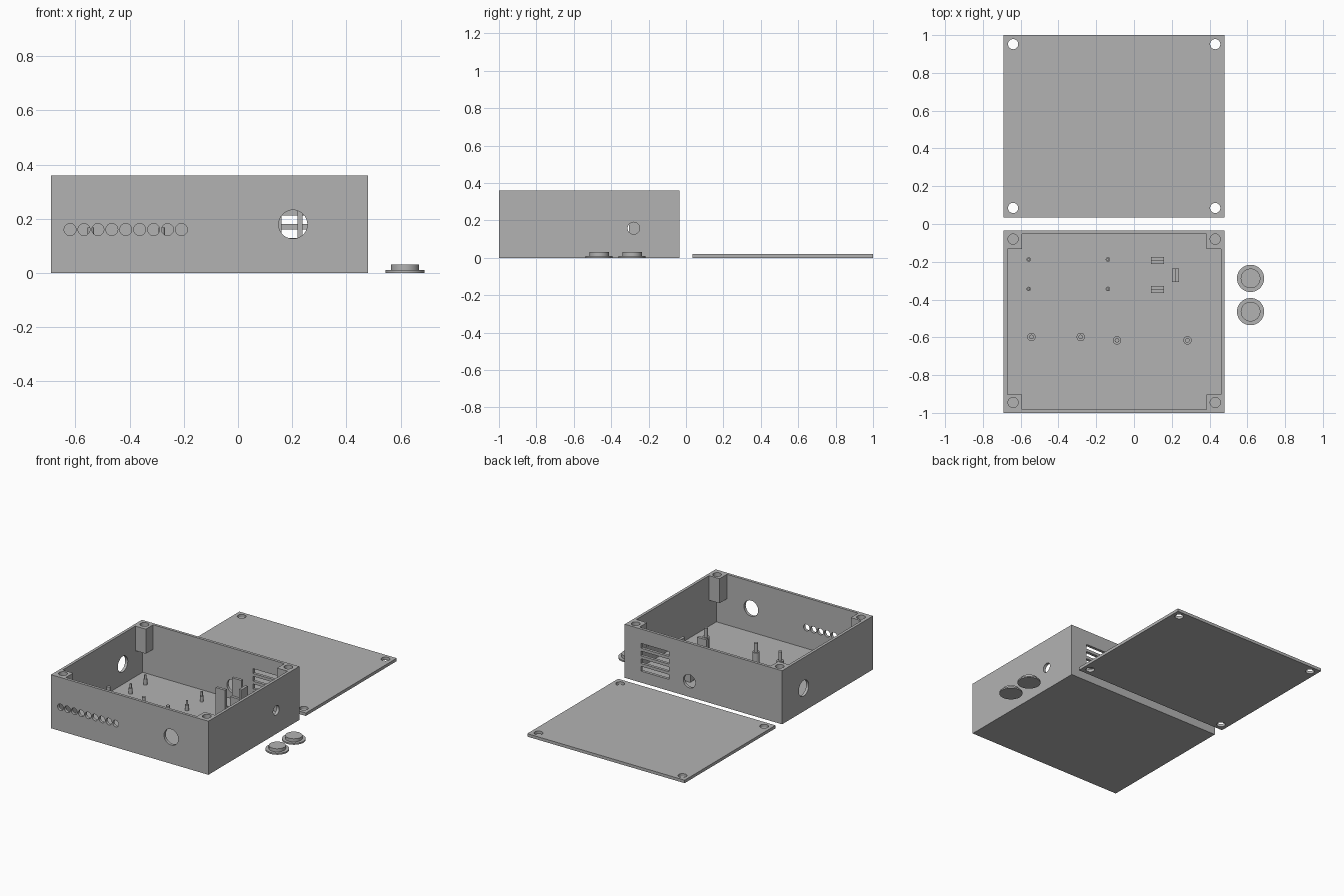
import bpy, bmesh, math
from mathutils import Matrix, Vector

default_cube = bpy.data.objects.get("Cube")
if default_cube:
    bpy.data.objects.remove(default_cube, do_unlink=True)

GREY = (0.45, 0.45, 0.45, 1.0)
plastic = bpy.data.materials.new("grey plastic")
plastic.use_nodes = True
plastic.diffuse_color = GREY
plastic.node_tree.nodes["Principled BSDF"].inputs["Base Color"].default_value = GREY

# Case and lid limits
X0, X1, Y0, Y1 = -0.69, 0.48, -1.0, -0.035
HEIGHT, WALL, POST = 0.36, 0.019, 0.078
SCREW_X = (-0.64, 0.43)
SCREW_R = 0.027


def box(bm, x0, x1, y0, y1, z0, z1):
    centre = Vector((x0 + x1, y0 + y1, z0 + z1)) / 2
    size = (x1 - x0, y1 - y0, z1 - z0, 1)
    bmesh.ops.create_cube(bm, size=1, matrix=Matrix.Translation(centre) @ Matrix.Diagonal(size))


def cylinder(bm, centre, radius, depth, axis="Z"):
    turn = {"X": Matrix.Rotation(math.pi / 2, 4, "Y"),
            "Y": Matrix.Rotation(math.pi / 2, 4, "X"),
            "Z": Matrix.Identity(4)}[axis]
    bmesh.ops.create_cone(bm, cap_ends=True, segments=40, radius1=radius, radius2=radius,
                          depth=depth, matrix=Matrix.Translation(centre) @ turn)


def prism(bm, outline, z0, z1):
    face = bm.faces.new([bm.verts.new((x, y, z0)) for x, y in outline])
    out = bmesh.ops.extrude_face_region(bm, geom=[face])
    top = [v for v in out["geom"] if isinstance(v, bmesh.types.BMVert)]
    bmesh.ops.translate(bm, verts=top, vec=(0, 0, z1 - z0))


def turned(bm, x, y, steps):
    """Stack of cylinders, each step being (radius, bottom, top)."""
    for radius, z0, z1 in steps:
        cylinder(bm, (x, y, (z0 + z1) / 2), radius, z1 - z0)


def finish(bm, name):
    bmesh.ops.recalc_face_normals(bm, faces=bm.faces)
    mesh = bpy.data.meshes.new(name)
    bm.to_mesh(mesh)
    bm.free()
    mesh.materials.append(plastic)
    obj = bpy.data.objects.new(name, mesh)
    bpy.context.collection.objects.link(obj)
    return obj


def activate(obj):
    bpy.ops.object.select_all(action="DESELECT")
    obj.select_set(True)
    bpy.context.view_layer.objects.active = obj


def cut(obj, bm):
    cutter = finish(bm, "cutter")
    cutter.hide_render = True
    mod = obj.modifiers.new("cut", "BOOLEAN")
    mod.operation = "DIFFERENCE"
    mod.solver = "EXACT"
    mod.object = cutter
    activate(obj)
    bpy.ops.object.modifier_apply(modifier=mod.name)
    bpy.data.objects.remove(cutter, do_unlink=True)


def smooth(obj):
    activate(obj)
    bpy.ops.object.shade_smooth_by_angle(angle=math.radians(30))


# Case shell: the upper cavity leaves corner posts, the lower one is full size
bm = bmesh.new()
box(bm, X0, X1, Y0, Y1, 0, HEIGHT)
case = finish(bm, "case")

a0, a1, b0, b1 = X0 + WALL, X1 - WALL, Y0 + WALL, Y1 - WALL
c0, c1, d0, d1 = a0 + POST, a1 - POST, b0 + POST, b1 - POST
bm = bmesh.new()
prism(bm, [(c0, b0), (c1, b0), (c1, d0), (a1, d0), (a1, d1), (c1, d1),
           (c1, b1), (c0, b1), (c0, d1), (a0, d1), (a0, d0), (c0, d0)], 0.1, HEIGHT + 0.1)
cut(case, bm)
bm = bmesh.new()
box(bm, a0, a1, b0, b1, 0.02, 0.195)
cut(case, bm)

# Case openings
bm = bmesh.new()
for x in SCREW_X:
    for y in (-0.945, -0.08):
        cylinder(bm, (x, y, HEIGHT), SCREW_R, 0.24)
for i in range(9):                                   # row of indicator holes
    cylinder(bm, (-0.62 + i * 0.0514, Y0, 0.16), 0.022, 0.1, "Y")
cylinder(bm, (0.203, Y0, 0.179), 0.053, 0.1, "Y")    # front dial hole
cylinder(bm, (0.0, Y1, 0.105), 0.045, 0.1, "Y")      # back socket hole
cylinder(bm, (X0, -0.265, 0.155), 0.053, 0.1, "X")   # side holes
cylinder(bm, (X1, -0.28, 0.158), 0.032, 0.1, "X")
for i in range(4):                                   # back vents
    z = 0.077 + i * 0.0515
    box(bm, 0.15, 0.36, Y1 - 0.05, Y1 + 0.05, z, z + 0.032)
cut(case, bm)
smooth(case)

# Lid with screw holes
bm = bmesh.new()
box(bm, X0, X1, -Y1, -Y0, 0, 0.02)
lid = finish(bm, "lid")
bm = bmesh.new()
for x in SCREW_X:
    for y in (0.085, 0.952):
        cylinder(bm, (x, y, 0.01), SCREW_R, 0.1)
cut(lid, bm)
smooth(lid)

# Stepped pegs on the case floor
small_steps = [(0.012, 0.02, 0.057), (0.007, 0.057, 0.085)]
large_steps = [(0.022, 0.02, 0.107), (0.012, 0.107, 0.167)]
pegs = [(x, y, small_steps) for x in (-0.557, -0.138) for y in (-0.188, -0.344)]
pegs += [(x, -0.598, large_steps) for x in (-0.543, -0.282)]
pegs += [(x, -0.616, large_steps) for x in (-0.09, 0.283)]
for x, y, steps in pegs:
    bm = bmesh.new()
    turned(bm, x, y, steps)
    smooth(finish(bm, "floor_peg"))

# Board brackets: a tall plate with a low ledge facing inward
LOW, TALL = 0.12, 0.24
for outer, middle, inner in ((-0.174, -0.193, -0.211), (-0.365, -0.346, -0.328)):
    bm = bmesh.new()
    box(bm, 0.09, 0.16, min(outer, middle), max(outer, middle), 0.02, TALL)
    box(bm, 0.09, 0.16, min(middle, inner), max(middle, inner), 0.02, LOW)
    finish(bm, "board_bracket")
bm = bmesh.new()
box(bm, 0.22, 0.238, -0.306, -0.236, 0.02, TALL)
box(bm, 0.202, 0.22, -0.306, -0.236, 0.02, LOW)
finish(bm, "end_bracket")

# Loose flanged buttons beside the case
for y in (-0.288, -0.464):
    bm = bmesh.new()
    turned(bm, 0.617, y, [(0.072, 0, 0.01), (0.052, 0.01, 0.031)])
    smooth(finish(bm, "button"))
